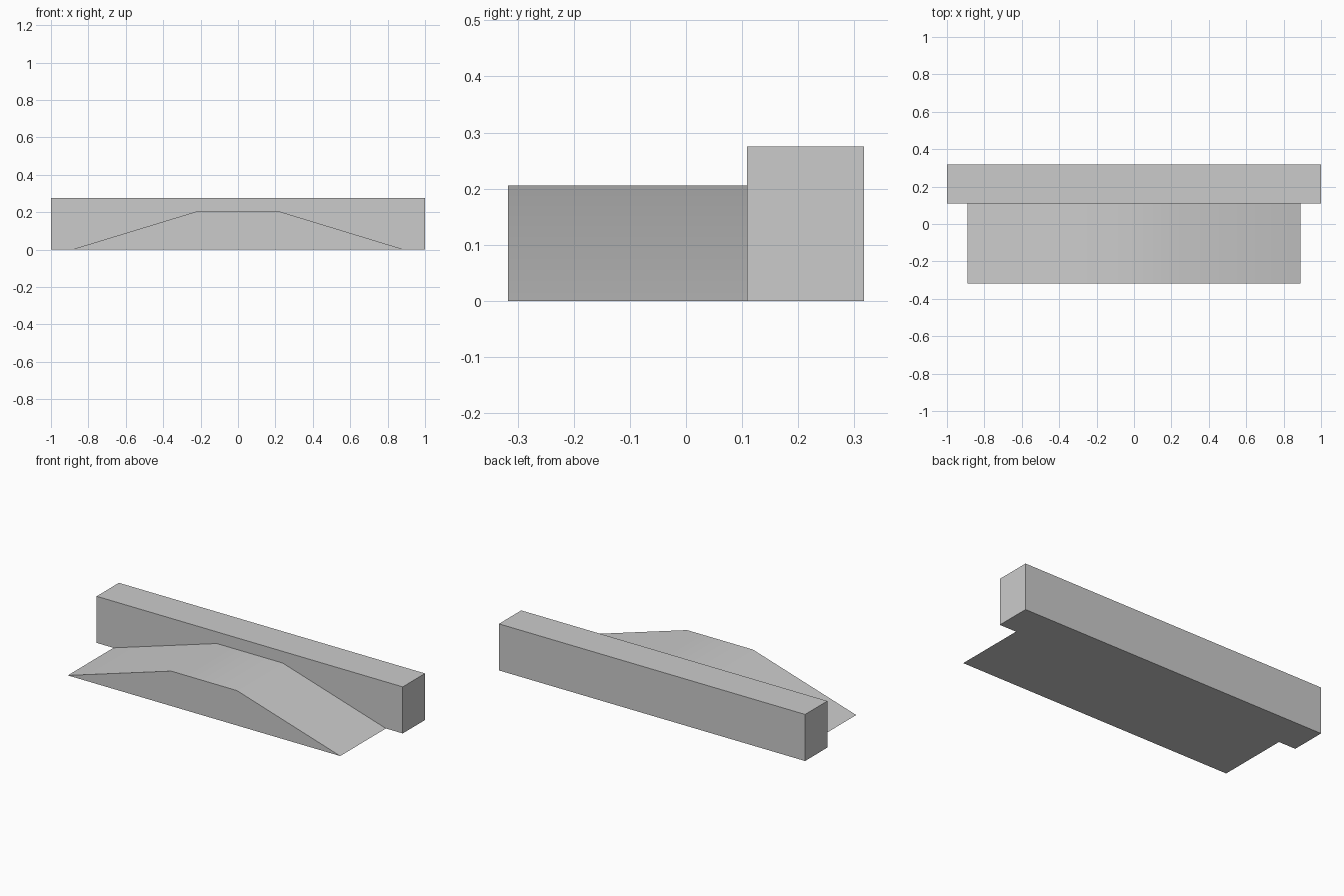
import bpy
import math

if "Cube" in bpy.data.objects:
    bpy.data.objects.remove(bpy.data.objects["Cube"])

grey = bpy.data.materials.new("concrete_grey")
grey.diffuse_color = (0.6, 0.6, 0.6, 1)
grey.use_nodes = True
grey.node_tree.nodes["Principled BSDF"].inputs["Base Color"].default_value = grey.diffuse_color


def extrude_profile(name, profile, y0, y1):
    """Solid made from an x-z outline swept along y."""
    n = len(profile)
    verts = [(x, y, z) for y in (y0, y1) for x, z in profile]
    faces = [tuple(range(n)), tuple(range(2 * n - 1, n - 1, -1))]
    faces += [(i, i + n, (i + 1) % n + n, (i + 1) % n) for i in range(n)]
    mesh = bpy.data.meshes.new(name)
    mesh.from_pydata(verts, [], faces)
    mesh.materials.append(grey)
    obj = bpy.data.objects.new(name, mesh)
    bpy.context.collection.objects.link(obj)
    return obj


# Long rectangular wall at the back
extrude_profile("back_wall", [(-1, 0), (1, 0), (1, 0.275), (-1, 0.275)], 0.109, 0.317)

# Double ramp with a flat crest, softly shaded over its top
ramp = extrude_profile(
    "ramp", [(-0.89, 0), (0.89, 0), (0.215, 0.206), (-0.215, 0.206)], -0.317, 0.109)
bpy.ops.object.select_all(action='DESELECT')
ramp.select_set(True)
bpy.context.view_layer.objects.active = ramp
bpy.ops.object.shade_smooth_by_angle(angle=math.radians(30))
